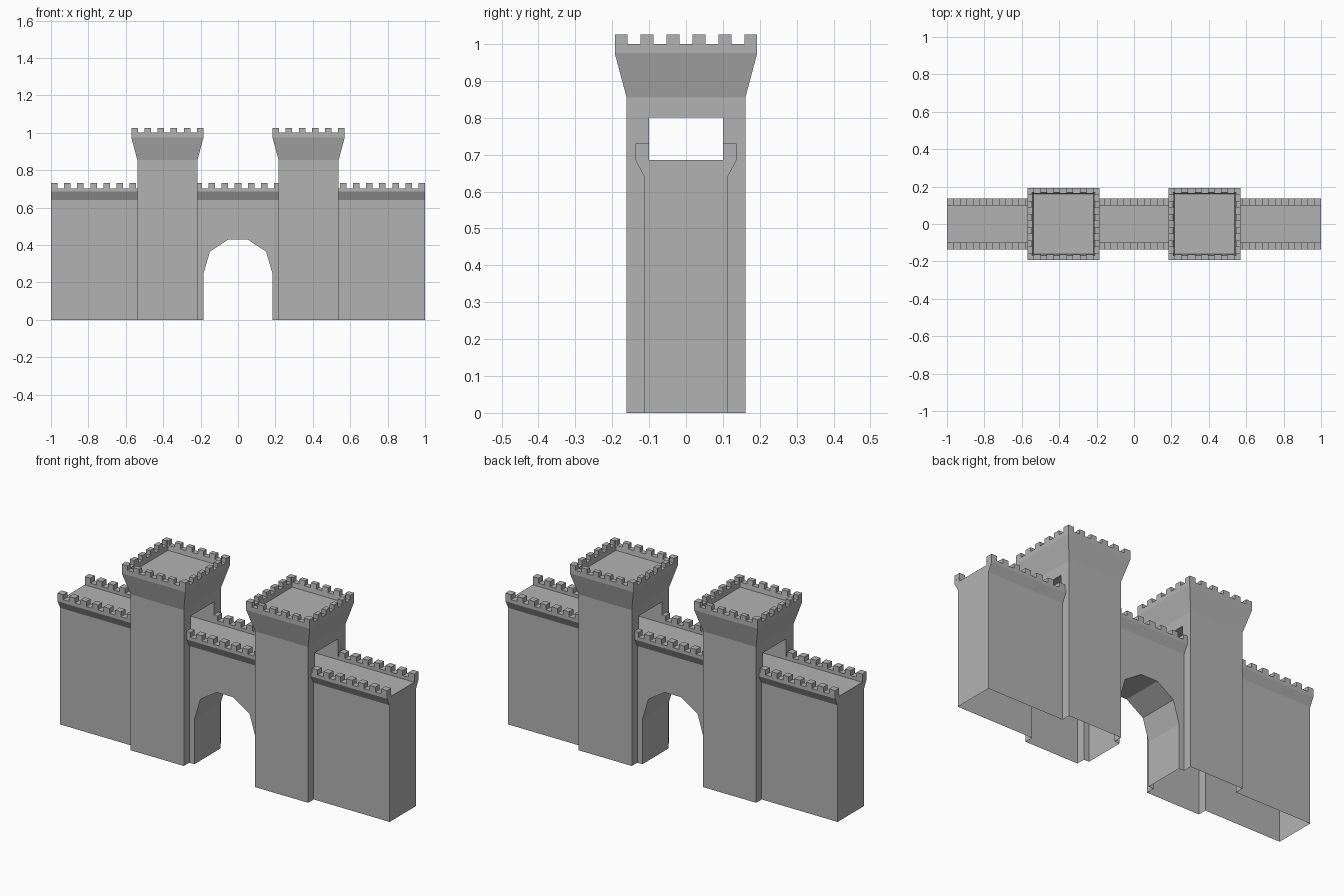
import bpy
import bmesh
from mathutils import Vector, Matrix

cube = bpy.data.objects.get("Cube")
if cube:
    bpy.data.objects.remove(cube)

stone = bpy.data.materials.new("grey_stone")
stone.use_nodes = True
GREY = (0.45, 0.45, 0.45, 1)
stone.diffuse_color = GREY
stone.node_tree.nodes["Principled BSDF"].inputs["Base Color"].default_value = GREY

# Shared dimensions
PITCH, MERLON = 0.0702, 0.0351
TOWER_X, SHAFT, FLARE = 0.3775, 0.161, 0.193
WALL, PARAPET, WALK = 0.113, 0.137, 0.1
DECK, CORBEL, DOOR_TOP = 0.685, 0.64, 0.8
WALL_RIM, WALL_TOP = 0.703, 0.73
NECK, ROOF, RIM, TOP = 0.855, 0.975, 1.0, 1.025


def face(bm, points, normal):
    """Add a polygon that looks along the given direction."""
    f = bm.faces.new([bm.verts.new(p) for p in points])
    f.normal_update()
    if f.normal.dot(Vector(normal)) < 0:
        f.normal_flip()


def prism(bm, profile, start, end, frame):
    """Closed bar: an (out, height) profile swept sideways in a rotated frame."""
    part = bmesh.new()
    a, b = [[part.verts.new(frame @ Vector((s, -o, z))) for o, z in profile]
            for s in (start, end)]
    part.faces.new(a)
    part.faces.new(b)
    for i in range(len(a)):
        part.faces.new((a[i - 1], a[i], b[i], b[i - 1]))
    bmesh.ops.recalc_face_normals(part, faces=part.faces)
    mesh = bpy.data.meshes.new("part")
    part.to_mesh(mesh)
    part.free()
    bm.from_mesh(mesh)
    bpy.data.meshes.remove(mesh)


def finish(bm, name, x=0):
    bmesh.ops.remove_doubles(bm, verts=bm.verts, dist=0.0001)
    mesh = bpy.data.meshes.new(name)
    bm.to_mesh(mesh)
    bm.free()
    mesh.materials.append(stone)
    obj = bpy.data.objects.new(name, mesh)
    obj.location.x = x
    bpy.context.collection.objects.link(obj)


def turn(quarters):
    return Matrix.Rotation(quarters * 1.5707963, 3, 'Z')


# Curtain wall: open-bottomed shell with a walkway running through the towers
bm = bmesh.new()
inner, outer = TOWER_X - SHAFT, TOWER_X + SHAFT
half_arch = [(0.185, 0), (0.185, 0.245), (0.15, 0.365), (0.05, 0.43)]
arch = half_arch + [(-x, z) for x, z in reversed(half_arch)]
for side in (-1, 1):
    for x0, x1 in ((-1, -outer), (-inner, inner), (outer, 1)):
        opening = arch if x0 == -inner else []
        outline = [(x0, 0), (x0, CORBEL), (x1, CORBEL), (x1, 0)] + opening
        face(bm, [(x, side * WALL, z) for x, z in outline], (0, side, 0))
        section = [(WALL, CORBEL), (PARAPET, DECK), (PARAPET, WALL_RIM),
                   (WALK, WALL_RIM), (WALK, DECK)]
        hints = [(0, side, -0.5), (0, side, 0), (0, 0, 1), (0, -side, 0)]
        for (o0, z0), (o1, z1), n in zip(section, section[1:], hints):
            face(bm, [(x0, side * o0, z0), (x1, side * o0, z0),
                      (x1, side * o1, z1), (x0, side * o1, z1)], n)
    # End cap
    cap = [(WALL, 0)] + section
    cap += [(-o, z) for o, z in reversed(cap)]
    face(bm, [(side, o, z) for o, z in cap], (side, 0, 0))
face(bm, [(-1, -WALK, DECK), (1, -WALK, DECK), (1, WALK, DECK), (-1, WALK, DECK)],
     (0, 0, 1))
# Arch reveal
for (xa, za), (xb, zb) in zip(arch, arch[1:]):
    face(bm, [(xa, -WALL, za), (xb, -WALL, zb), (xb, WALL, zb), (xa, WALL, za)],
         (-xa - xb, 0, 0.2 - za - zb if za + zb > 0.5 else 0))
finish(bm, "curtain_wall")

# Wall merlons, one even row per side broken by the towers
bm = bmesh.new()
block = [(WALK, WALL_RIM), (PARAPET, WALL_RIM), (PARAPET, WALL_TOP), (WALK, WALL_TOP)]
for quarters in (0, 2):
    for i in range(-14, 15):
        x = i * PITCH
        if not inner < abs(x) < outer:
            prism(bm, block, x - MERLON / 2, x + MERLON / 2, turn(quarters))
finish(bm, "wall_merlons")


def tower(name, x):
    bm = bmesh.new()
    for quarters in range(4):
        frame = turn(quarters)
        out = frame @ Vector((0, -1, 0))

        def panel(points, normal=out, d=SHAFT):
            face(bm, [frame @ Vector((s, -d, z)) for s, z in points], normal)

        if quarters % 2 == 0:
            panel([(-SHAFT, 0), (SHAFT, 0), (SHAFT, NECK), (-SHAFT, NECK)])
        else:
            # Sides are open where the wall and its walkway pass through
            for m in (-1, 1):
                panel([(m * s, z) for s, z in (
                    (SHAFT, 0), (WALL, 0), (WALL, CORBEL), (WALK, DECK),
                    (WALK, DOOR_TOP), (WALK, NECK), (SHAFT, NECK))])
            panel([(-WALK, DOOR_TOP), (WALK, DOOR_TOP), (WALK, NECK), (-WALK, NECK)])
        # Flared head, rim and sunken inner face
        rings = [(SHAFT, NECK), (FLARE, ROOF), (FLARE, RIM), (0.164, RIM), (0.16, ROOF)]
        up = Vector((0, 0, 1))
        for (r0, z0), (r1, z1), n in zip(rings, rings[1:], (out, out, up, -out)):
            face(bm, [frame @ Vector(p) for p in (
                (-r0, -r0, z0), (r0, -r0, z0), (r1, -r1, z1), (-r1, -r1, z1))], n)
        # Six merlons along each edge
        profile = [(0.164, RIM), (FLARE, RIM), (FLARE, TOP), (0.168, TOP)]
        step = (2 * FLARE - MERLON) / 5
        for i in range(6):
            start = -FLARE + i * step
            prism(bm, profile, start, start + MERLON, frame)
    # Roof and passage lining
    r = 0.16
    face(bm, [(-r, -r, ROOF), (r, -r, ROOF), (r, r, ROOF), (-r, r, ROOF)], (0, 0, 1))
    s = SHAFT
    face(bm, [(-s, -WALK, DOOR_TOP), (s, -WALK, DOOR_TOP),
              (s, WALK, DOOR_TOP), (-s, WALK, DOOR_TOP)], (0, 0, -1))
    for m in (-1, 1):
        y = m * WALK
        face(bm, [(-s, y, DECK), (s, y, DECK), (s, y, DOOR_TOP), (-s, y, DOOR_TOP)],
             (0, -m, 0))
    finish(bm, name, x)


tower("left_tower", TOWER_X)
tower("right_tower", -TOWER_X)
